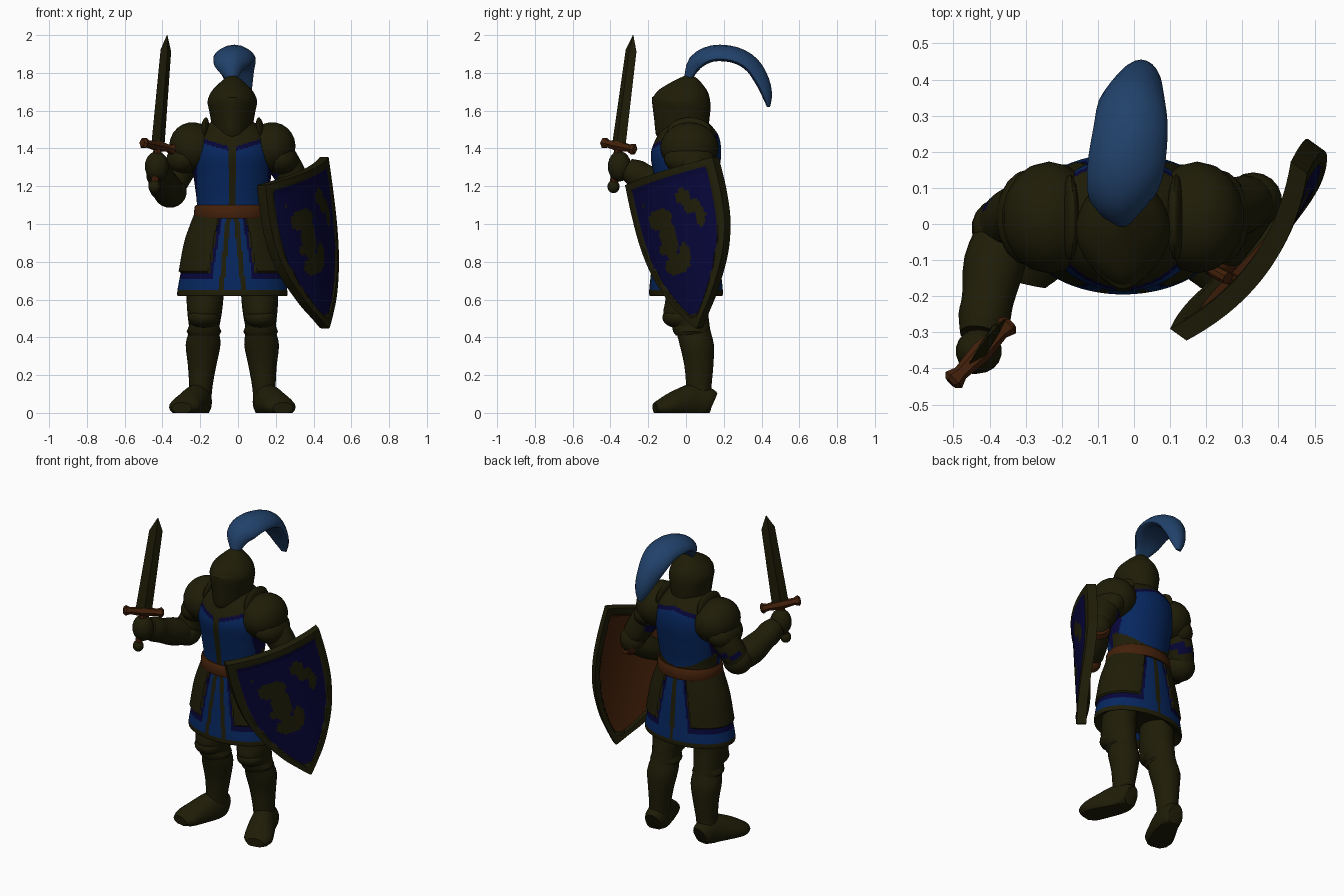
import bpy, bmesh, math
from mathutils import Vector

if "Cube" in bpy.data.objects:
    bpy.data.objects.remove(bpy.data.objects["Cube"])

COL = {"armour olive": (0.0135, 0.0120, 0.0022), "tabard blue": (0.002, 0.020, 0.115),
       "navy trim": (0.002, 0.0018, 0.04), "leather brown": (0.056, 0.0145, 0.003),
       "plume blue": (0.015, 0.053, 0.145)}
MAT = {}
for n, c in COL.items():
    MAT[n] = bpy.data.materials.new(n)
    MAT[n].diffuse_color = (*c, 1)
OLIVE, BLUE, NAVY, BROWN, PLUME = COL
CX = -0.03  # body centre line


def finish(name, bm, rule, angle=40):
    """Colour faces by a rule (or one colour) and link the object."""
    bmesh.ops.recalc_face_normals(bm, faces=bm.faces)
    me = bpy.data.meshes.new(name)
    slots = []
    for f in bm.faces:
        m = rule(f.calc_center_median()) if callable(rule) else rule
        if m not in slots:
            slots.append(m)
            me.materials.append(MAT[m])
        f.material_index = slots.index(m)
    bm.to_mesh(me)
    bm.free()
    me.shade_smooth()
    me.set_sharp_from_angle(angle=math.radians(angle))
    ob = bpy.data.objects.new(name, me)
    bpy.context.collection.objects.link(ob)
    return ob


def smooth_points(pts, sub):
    """Catmull-Rom interpolation of number tuples."""
    out = []
    for i in range(len(pts) - 1):
        quad = (pts[max(i - 1, 0)], pts[i], pts[i + 1], pts[min(i + 2, len(pts) - 1)])
        for k in range(sub):
            t = k / sub
            out.append([0.5 * (2 * b + (c - a) * t + (2 * a - 5 * b + 4 * c - d) * t * t
                               + (3 * b - a - 3 * c + d) * t ** 3) for a, b, c, d in zip(*quad)])
    return out + [list(pts[-1])]


def tube(name, pts, rule, up=(0, 1, 0), seg=20, sub=3, bend=0, warp=None, angle=40, level=False):
    """Loft ellipses along a path of (x, y, z, rx, ry); level keeps the rings horizontal."""
    P = smooth_points(pts, sub) if sub > 1 else pts
    bm = bmesh.new()
    rings = []
    for i, p in enumerate(P):
        c = Vector(p[:3])
        t = (Vector(P[min(i + 1, len(P) - 1)][:3]) - Vector(P[max(i - 1, 0)][:3])).normalized()
        if level:
            t = Vector((0, 0, 1))
        side = t.cross(Vector(up)).normalized()
        u = side.cross(t)
        ring = []
        for k in range(seg):
            a = 2 * math.pi * k / seg
            s = math.sin(a)
            co = c + side * (p[3] * math.cos(a) + bend * s * s * min(1, p[4] / 0.08)) + u * p[4] * s
            ring.append(bm.verts.new(warp(co) if warp else co))
        rings.append(ring)
    for a, b in zip(rings, rings[1:]):
        for k in range(seg):
            bm.faces.new((a[k], a[(k + 1) % seg], b[(k + 1) % seg], b[k]))
    bm.faces.new(rings[0])
    bm.faces.new(rings[-1])
    return finish(name, bm, rule, angle)


def ball(name, loc, r, rule=OLIVE, rot=(0, 0, 0)):
    bm = bmesh.new()
    bmesh.ops.create_uvsphere(bm, u_segments=18, v_segments=12, radius=1)
    bmesh.ops.scale(bm, vec=r, verts=bm.verts)
    ob = finish(name, bm, rule)
    ob.location, ob.rotation_euler = loc, rot
    return ob


def column(rows):
    """Rows of (z, cy, rx, ry) on the centre line."""
    return [(CX, cy, z, rx, ry) for z, cy, rx, ry in rows]


# Torso with blue breast and back panels
def torso_rule(c):
    d = abs(c.x - CX)
    top = 1.40 + 0.3 * d if c.y < 0 else 1.49 - 0.25 * d
    if c.z > top + 0.005 or (c.y < 0 and d < 0.02) or (c.y > 0 and c.z < 1.105 + 2.2 * d * d):
        return OLIVE
    return NAVY if c.z > top - 0.018 or d > 0.187 else BLUE


tube("torso", column([(1.03, 0, .195, .16), (1.11, 0, .188, .15), (1.25, 0, .205, .17), (1.37, 0, .22, .186),
                      (1.46, .01, .2, .165), (1.52, .01, .14, .125), (1.56, .01, .08, .08)]),
     torso_rule, seg=140, sub=12, level=True)
tube("belt", column([(1.03, 0, .2, .166), (1.04, 0, .205, .17), (1.09, 0, .2, .166), (1.1, 0, .193, .158)]),
     BROWN, seg=40, sub=1)


# Skirt with raised side tassets
def is_tasset(c):
    return c.z > 0.745 and abs(c.x - CX) > 0.07 + 0.17 * (1.04 - c.z)


def skirt_rule(c):
    d = abs(c.x - CX)
    if c.z < 0.65 or is_tasset(c):
        return OLIVE
    strip = 0.02 + 0.1 * (1.04 - c.z) if c.y < 0 else 0
    if abs(d - strip) < 0.013:
        return OLIVE
    edge = 0.07 + 0.17 * (1.04 - max(c.z, 0.745)) - d
    return NAVY if edge < 0.018 and c.z > 0.705 else BLUE


def skirt_warp(c):
    k = 1.045 if is_tasset(c) else 1.0
    return Vector((CX + (c.x - CX) * k, c.y * k, c.z))


tube("skirt", column([(.68, 0, .2, .12), (.625, 0, .275, .18), (.635, 0, .292, .195), (.75, 0, .272, .185),
                      (.9, 0, .245, .172), (1.0, 0, .213, .16), (1.06, 0, .19, .15)]),
     skirt_rule, seg=200, sub=16, warp=skirt_warp, level=True)


# Helmet with a ridged face, visor and plume
def ridge(c):
    f = max(0, -c.y) / 0.18
    return Vector((CX + (c.x - CX) * (1 - 0.35 * f * f), c.y, c.z))


tube("gorget", column([(1.42, 0, .15, .14), (1.48, -.005, .125, .135), (1.54, -.01, .105, .12)]), OLIVE, seg=28, level=True)
tube("helmet", column([(1.46, 0, .095, .115), (1.52, -.01, .108, .13), (1.6, -.018, .123, .147), (1.65, -.025, .132, .153),
                       (1.70, -.02, .112, .135), (1.74, -.005, .075, .092), (1.77, .01, .04, .05), (1.79, .015, .008, .008)]),
     OLIVE, seg=28, warp=ridge, level=True)
tube("visor", column([(1.455, -.055, .075, .09), (1.475, -.05, .093, .11), (1.55, -.05, .106, .118),
                      (1.63, -.045, .122, .133), (1.67, -.045, .12, .135), (1.685, -.04, .1, .115)]), OLIVE,
     seg=28, sub=2, warp=ridge, level=True)
tube("plume", [(-.03, .01, 1.77, .02, .03), (-.04, .05, 1.855, .04, .085), (-.025, .14, 1.903, .043, .107),
               (-.01, .26, 1.895, .043, .105), (-.005, .35, 1.842, .042, .094), (.01, .405, 1.755, .037, .07),
               (.02, .43, 1.68, .026, .048), (.025, .437, 1.62, .008, .018)], PLUME, up=(1, 0, 0), seg=18, bend=.026)

# Legs, knees, boots and shoulders, both sides
for s, tag in ((-1, "right"), (1, "left")):
    X = lambda o: CX + s * o
    tube(tag + "_leg", [(X(.14), .01, .76, .1, .11), (X(.145), 0, .6, .097, .11), (X(.147), 0, .52, .09, .12),
                        (X(.15), .035, .44, .08, .095), (X(.155), .057, .36, .092, .092), (X(.16), .068, .25, .075, .078),
                        (X(.167), .068, .14, .062, .068), (X(.172), .068, .05, .06, .066)], OLIVE, seg=18, level=True)
    ball(tag + "_knee_plate", (X(.15), -.035, .505), (.085, .09, .058))
    tube(tag + "_knee_band", [(X(.15), .035, .41, .08, .09), (X(.15), .03, .43, .092, .1), (X(.15), .025, .46, .08, .1)],
         OLIVE, seg=18, sub=1, level=True)
    tube(tag + "_boot", [(X(.167), .142, .055, .045, .055), (X(.17), .12, .06, .062, .075), (X(.185), .04, .055, .074, .1),
                         (X(.225), -.05, .042, .083, .078), (X(.256), -.12, .03, .084, .052), (X(.268), -.165, .025, .055, .03)],
         OLIVE, up=(0, 0, 1), seg=18, warp=lambda c: Vector((c.x, c.y, max(c.z, 0))))
    ball(tag + "_pauldron", (X(.205), .018, 1.405), (.13, .155, .135), rot=(0, s * .45, 0))
    ball(tag + "_pauldron_lame", (X(.255), .018, 1.345), (.1, .135, .085), rot=(0, s * .5, 0))
    ball(tag + "_neck_guard", (X(.147), .018, 1.485), (.024, .12, .08), rot=(0, s * -.1, 0))

# Sword arm
tube("right_upper_arm", [(-.25, .03, 1.4, .09, .09), (-.31, .03, 1.29, .085, .085), (-.36, 0, 1.19, .075, .075),
                         (-.37, -.03, 1.15, .05, .05)],
     lambda c: NAVY if 1.21 < c.z < 1.25 and c.y > 0.04 else OLIVE, sub=4)
ball("right_elbow_plate", (-.36, -.01, 1.172), (.09, .085, .086))
tube("right_forearm", [(-.36, -.02, 1.172, .075, .075), (-.387, -.11, 1.2, .085, .083), (-.405, -.21, 1.24, .072, .072),
                       (-.415, -.26, 1.265, .072, .075), (-.425, -.31, 1.29, .058, .06)], OLIVE, up=(0, 0, 1))
ball("right_fist", (-.43, -.352, 1.305), (.064, .062, .08))

# Sword
POMMEL, TIP = Vector((-.443, -.385, 1.19)), Vector((-.375, -.28, 2.0))
G = Vector((.69, .7, -.15)).normalized()
at = lambda t: tuple(POMMEL.lerp(TIP, t))
tube("sword_blade", [(*at(.26), .016, .05), (*at(.9), .014, .04), (*at(1), .001, .002)], OLIVE, up=G, seg=4, sub=1, angle=20)
tube("sword_grip", [(*at(.02), .022, .022), (*at(.27), .022, .022)], BROWN, seg=8, sub=1)
mid = Vector(at(.275))
tube("sword_guard", [(*(mid + G * o), r, r) for o, r in ((-.12, .02), (-.108, .032), (-.08, .021), (0, .03),
                                                       (.08, .021), (.108, .032), (.12, .02))],
     BROWN, up=(0, 0, 1), seg=6, sub=1)
ball("sword_pommel", at(.01), (.032, .032, .035))

# Shield arm
tube("left_upper_arm", [(.19, .03, 1.4, .09, .09), (.26, .04, 1.29, .085, .085), (.315, .06, 1.19, .075, .075),
                        (.33, .065, 1.13, .05, .05)],
     lambda c: NAVY if 1.22 < c.z < 1.3 and c.x < .22 else OLIVE, sub=4)
ball("left_elbow_plate", (.33, .065, 1.15), (.08, .078, .085))
tube("left_forearm", [(.335, .065, 1.14, .07, .07), (.29, .0, 1.09, .072, .072), (.245, -.08, 1.04, .058, .058)], OLIVE, up=(0, 0, 1))
ball("left_glove", (.235, -.1, 1.02), (.052, .052, .06), BROWN)
tube("shield_arm_strap", [(.355, .095, 1.14, .07, .075), (.335, .065, 1.13, .076, .08)], BROWN, up=(0, 0, 1), sub=1)
tube("shield_hand_grip", [(.26, -.15, 1.1, .018, .018), (.22, -.13, 1.05, .018, .018), (.25, -.14, .98, .018, .018),
                          (.28, -.16, .95, .018, .018)], BROWN, up=(1, 0, 0), seg=8)

# Shield: curved heater with rim, emblem and leather back
A, B, T = Vector((.132, -.315, 1.205)), Vector((.468, .15, 1.355)), Vector((.422, .117, .454))
M, U = (A + B) / 2, (B - A).normalized()
D = (T - M) - U * (T - M).dot(U)
LEN = D.length
D.normalize()
N = D.cross(U).normalized()
if N.x < 0:
    N = -N
WIDTH = smooth_points([(0, .295), (.2, .298), (.4, .284), (.6, .235), (.8, .142), (.93, .055), (1, .004)], 10)
BLOBS = [(-.085, .24, .085, .055), (-.055, .35, .06, .11), (-.035, .5, .085, .055), (.03, .46, .035, .06), (-.1, .4, .04, .025),
         (.09, .16, .045, .04), (.13, .22, .05, .04), (.165, .28, .028, .06)]
COLS = 50
bm = bmesh.new()
face_colour = {}
sheets = []
for front in (1, 0):
    sheet = []
    for s, w in WIDTH:
        row = []
        for k in range(COLS + 1):
            u, d = w * (2 * k / COLS - 1), s * LEN
            rim = min(w - abs(u), d, (LEN - d) * .6) < 0.04
            lift = (0.008 if rim else 0) if front else (-0.048 if rim else -0.03)
            row.append(bm.verts.new(M + U * u + D * d + N * (0.078 * (1 - (u / .31) ** 2) + lift)))
        sheet.append(row)
    for i in range(len(WIDTH) - 1):
        for k in range(COLS):
            f = bm.faces.new((sheet[i][k], sheet[i][k + 1], sheet[i + 1][k + 1], sheet[i + 1][k]))
            w = (WIDTH[i][1] + WIDTH[i + 1][1]) / 2
            d = (WIDTH[i][0] + WIDTH[i + 1][0]) / 2 * LEN
            u = w * ((2 * k + 1) / COLS - 1)
            m = NAVY if front else BROWN
            if min(w - abs(u), d, (LEN - d) * .6) < 0.045 or (
                    front and any(((u - a) / p) ** 2 + ((d - b) / q) ** 2 < 1 for a, b, p, q in BLOBS)):
                m = OLIVE
            face_colour[f.calc_center_median().to_tuple(4)] = m
    sheets.append([sheet[0][k] for k in range(COLS + 1)] + [r[-1] for r in sheet[1:]]
                  + sheet[-1][-2::-1] + [r[0] for r in sheet[-2:0:-1]])
F, K = sheets
for i in range(len(F)):
    j = (i + 1) % len(F)
    bm.faces.new((F[i], F[j], K[j], K[i]))
finish("shield", bm, lambda c: face_colour.get(c.to_tuple(4), OLIVE))

for m in bpy.data.materials:
    if m.users and not m.is_grease_pencil:
        m.use_nodes = True
        m.node_tree.nodes["Principled BSDF"].inputs["Base Color"].default_value = m.diffuse_color
